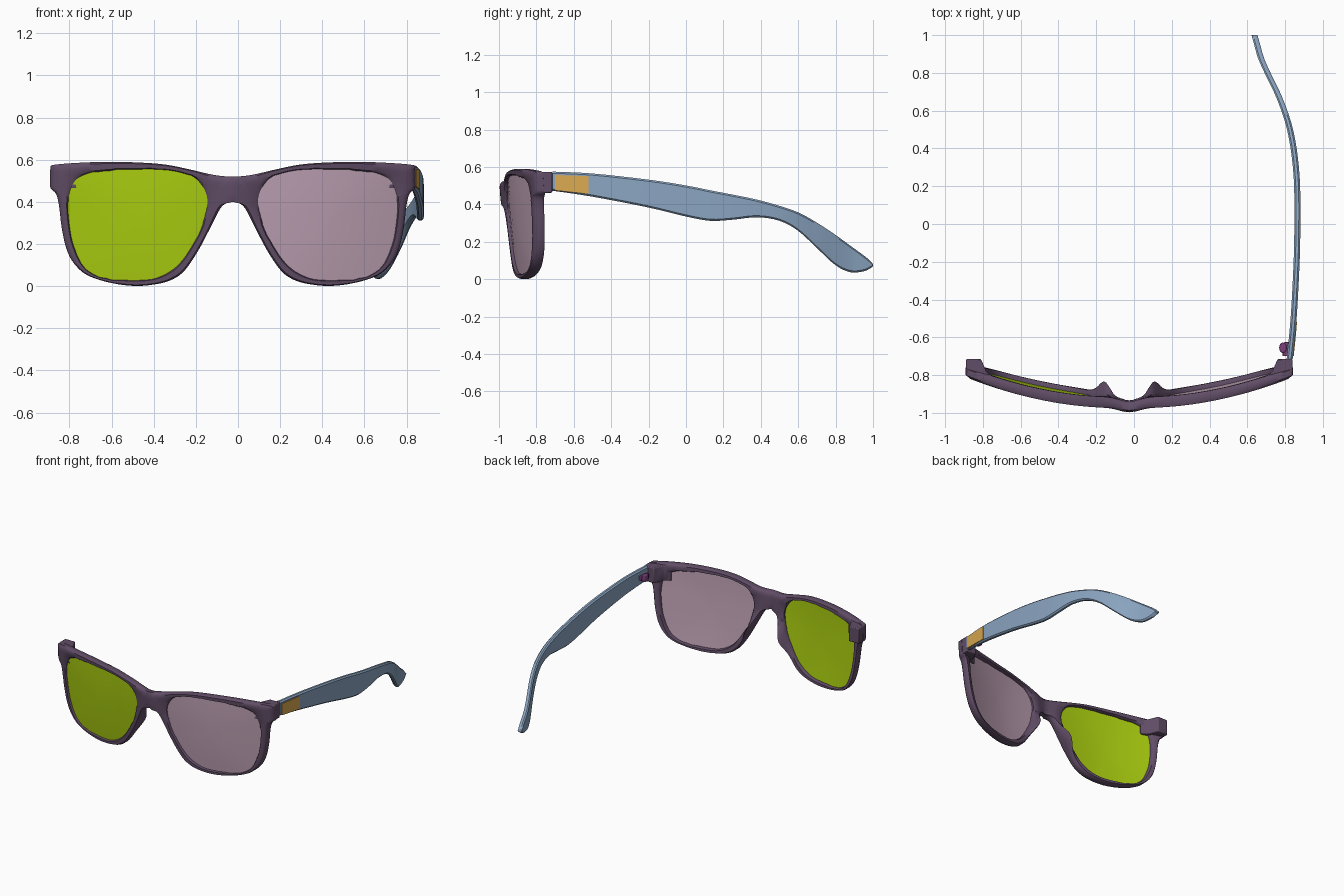
import bpy, bmesh, math

if "Cube" in bpy.data.objects:
    bpy.data.objects.remove(bpy.data.objects["Cube"])

CX = -0.025          # the front frame's middle in x
LC = (0.45, 0.30)    # lens centre in frame coordinates (u, z)


def material(name, rgb):
    m = bpy.data.materials.new(name)
    m.diffuse_color = (*rgb, 1)
    m.use_nodes = True
    m.node_tree.nodes["Principled BSDF"].inputs["Base Color"].default_value = m.diffuse_color
    return m


FRAME = material("frame_plum", (0.12, 0.075, 0.135))
PINK = material("lens_pink", (0.52, 0.36, 0.46))
GREEN = material("lens_green", (0.40, 0.61, 0.005))
BLUE = material("temple_blue", (0.26, 0.38, 0.54))
GOLD = material("plate_gold", (0.70, 0.40, 0.08))
PURPLE = material("hinge_purple", (0.19, 0.05, 0.19))


def finish(bm, name, mat, angle=35, bevel=0):
    bmesh.ops.remove_doubles(bm, verts=bm.verts, dist=1e-5)
    bmesh.ops.recalc_face_normals(bm, faces=bm.faces)
    me = bpy.data.meshes.new(name)
    bm.to_mesh(me)
    bm.free()
    me.materials.append(mat)
    ob = bpy.data.objects.new(name, me)
    bpy.context.collection.objects.link(ob)
    if bevel:
        mod = ob.modifiers.new("bevel", 'BEVEL')
        mod.width, mod.segments = bevel, 2
    bpy.ops.object.select_all(action='DESELECT')
    ob.select_set(True)
    bpy.context.view_layer.objects.active = ob
    bpy.ops.object.shade_smooth_by_angle(angle=math.radians(angle))
    return ob


def loft(name, sections, mat, angle=35, bevel=0):
    """Skin a list of closed sections and cap both ends."""
    bm = bmesh.new()
    rows = [[bm.verts.new(p) for p in s] for s in sections]
    n = len(rows[0])
    for a, b in zip(rows, rows[1:]):
        for i in range(n):
            j = (i + 1) % n
            bm.faces.new((a[i], a[j], b[j], b[i]))
    bm.faces.new(rows[0])
    bm.faces.new(rows[-1])
    return finish(bm, name, mat, angle, bevel)


def catmull(pts, before, after, steps):
    """Smooth curve through pts of any dimension."""
    p = [before] + pts + [after]
    out = []
    for a, b, c, d in zip(p, p[1:], p[2:], p[3:]):
        for k in range(steps):
            t = k / steps
            out.append(tuple(0.5 * (2 * q + (r - o) * t + (2 * o - 5 * q + 4 * r - s) * t * t
                                    + (3 * q - o - 3 * r + s) * t ** 3)
                             for o, q, r, s in zip(a, b, c, d)))
    return out + [pts[-1]]


def bend(u, z, d):
    """Wrap flat frame coordinates onto the curved, slightly tilted front."""
    y = -0.98 + 0.167 * (u / 0.865) ** 2 + 0.04 * (0.58 - z) / 0.55
    return (u + CX, y - 0.023 * math.exp(-(u / 0.07) ** 2) + d, z)


# Outlines of one half: outer rim from top middle to bottom middle, and lens opening
outer_keys = [(0, .52), (.09, .528), (.2, .553), (.32, .577), (.45, .587), (.6, .59), (.74, .585),
              (.84, .577), (.862, .57), (.866, .55), (.866, .5), (.864, .465), (.838, .437),
              (.824, .38), (.812, .28), (.79, .18), (.755, .11), (.69, .052), (.58, .016),
              (.46, .001), (.35, .012), (.28, .035), (.225, .078), (.16, .175), (.1, .29),
              (.058, .37), (.028, .394), (0, .4)]
lens_keys = [(.781, .39), (.77, .46), (.729, .517), (.634, .545), (.468, .554), (.302, .55),
             (.184, .517), (.125, .436), (.129, .341), (.174, .223), (.255, .104), (.349, .043),
             (.444, .028), (.61, .038), (.705, .09), (.757, .199), (.776, .3)]
outer = catmull(outer_keys, (-.09, .528), (-.028, .394), 4)
outer += [(0, .4 + .12 * k / 5) for k in range(1, 5)]
lens = catmull(lens_keys + lens_keys[:1], lens_keys[-1], lens_keys[1], 10)[:-1]


def polar(p):
    return math.atan2(p[1] - LC[1], p[0] - LC[0])


def opening(p):
    """Point of the lens opening in the direction of an outer point."""
    a = polar(p)
    q = min(lens, key=lambda q: 1 - math.cos(polar(q) - a))
    r = math.hypot(q[0] - LC[0], q[1] - LC[1])
    return (LC[0] + r * math.cos(a), LC[1] + r * math.sin(a))


# Front frame: rim section swept round each lens, both halves welded at the bridge
TH = 0.058
bm = bmesh.new()
for side in (1, -1):
    rows = []
    for o in outer:
        i = opening(o)
        mid = o[0] < 1e-6 and .405 < o[1] < .515
        b = 0 if mid else 0.012
        pad = 0.062 * math.exp(-((o[0] - .13) / .06) ** 2 - ((o[1] - .25) / .1) ** 2)
        section = [(0, .01), (.14, 0), (.5, 0), (.8, 0), (1, b), (1, TH + pad - b),
                   (.8, TH + pad), (.5, TH + pad * .6), (.14, TH), (0, TH - .012)]
        row = []
        for t, d in section:
            x, y, z = bend(i[0] + (o[0] - i[0]) * t, i[1] + (o[1] - i[1]) * t, d)
            row.append(bm.verts.new((CX + side * (x - CX), y, z)))
        rows.append(row)
    for k, a in enumerate(rows):
        c = rows[(k + 1) % len(rows)]
        for m in range(10):
            n = (m + 1) % 10
            quad = (a[m], a[n], c[n], c[m])
            if any(abs(v.co.x - CX) > 1e-6 for v in quad):
                bm.faces.new(quad)
finish(bm, "front_frame", FRAME, 50)

# Lenses and the corner blocks behind the rim
for side, tag, mat in ((1, "left", PINK), (-1, "right", GREEN)):
    def mirrored(x, y, z):
        return (CX + side * (x - CX), y, z)

    rings = [(s, .016 - .008 * (1 - s * s)) for s in (.05, .35, .7, 1.02)]
    rings += [(s, d + .016) for s, d in reversed(rings)]
    loft("lens_" + tag,
         [[mirrored(*bend(LC[0] + s * (p[0] - LC[0]), LC[1] + s * (p[1] - LC[1]), d))
           for p in lens[::3]] for s, d in rings], mat)

    plan = [(.864, -.79), (.864, -.715), (.785, -.715), (.755, -.785), (.71, -.815), (.74, -.835)]
    loft("corner_block_" + tag,
         [[mirrored(u + CX, y, z) for u, y in plan] for z in (.462, .574)], FRAME, 35, .006)


# Temple arm: stations of (y, centre x, top z, bottom z)
arm = [(-.715, .824, .575, .473), (-.5, .845, .565, .441), (-.2, .861, .532, .383),
       (0, .865, .501, .335), (.13, .865, .475, .312), (.25, .861, .452, .318),
       (.38, .848, .425, .331), (.5, .826, .392, .312), (.6, .796, .357, .258),
       (.7, .756, .302, .166), (.8, .707, .236, .074), (.88, .672, .178, .037),
       (.95, .652, .127, .042), (.985, .642, .098, .058), (1.0, .638, .08, .07)]


def arm_section(y, x, top, bot, h=.016):
    c = min(.009, (top - bot) * .3)
    return [(x - h, y, bot + c), (x - h + c, y, bot), (x + h - c, y, bot), (x + h, y, bot + c),
            (x + h, y, top - c), (x + h - c, y, top), (x - h + c, y, top), (x - h, y, top - c)]


loft("temple_arm", [arm_section(*s) for s in catmull(arm, arm[0], arm[-1], 4)], BLUE, 40)

# Inlaid plate on the outside of the temple
loft("temple_plate",
     [[(x + a, y, z) for a, z in ((.01, lo), (.0195, lo), (.0195, hi), (.01, hi))]
      for y, x, lo, hi in ((-.7, .826, .474, .557), (-.61, .8355, .465, .554), (-.52, .8435, .456, .551))],
     GOLD)

# Hinge: knuckle barrel with a leaf set into the temple
barrel = [(.788 + .02 * math.cos(k * math.pi / 6), -.655 + .028 * math.sin(k * math.pi / 6))
          for k in range(12)]
loft("hinge_barrel", [[(x, y, z) for x, y in barrel] for z in (.498, .54)], PURPLE, 35, .004)
leaf = [(.785, -.70), (.825, -.70), (.825, -.625), (.795, -.625)]
loft("hinge_leaf", [[(x, y, z) for x, y in leaf] for z in (.505, .533)], PURPLE, 35, .003)
